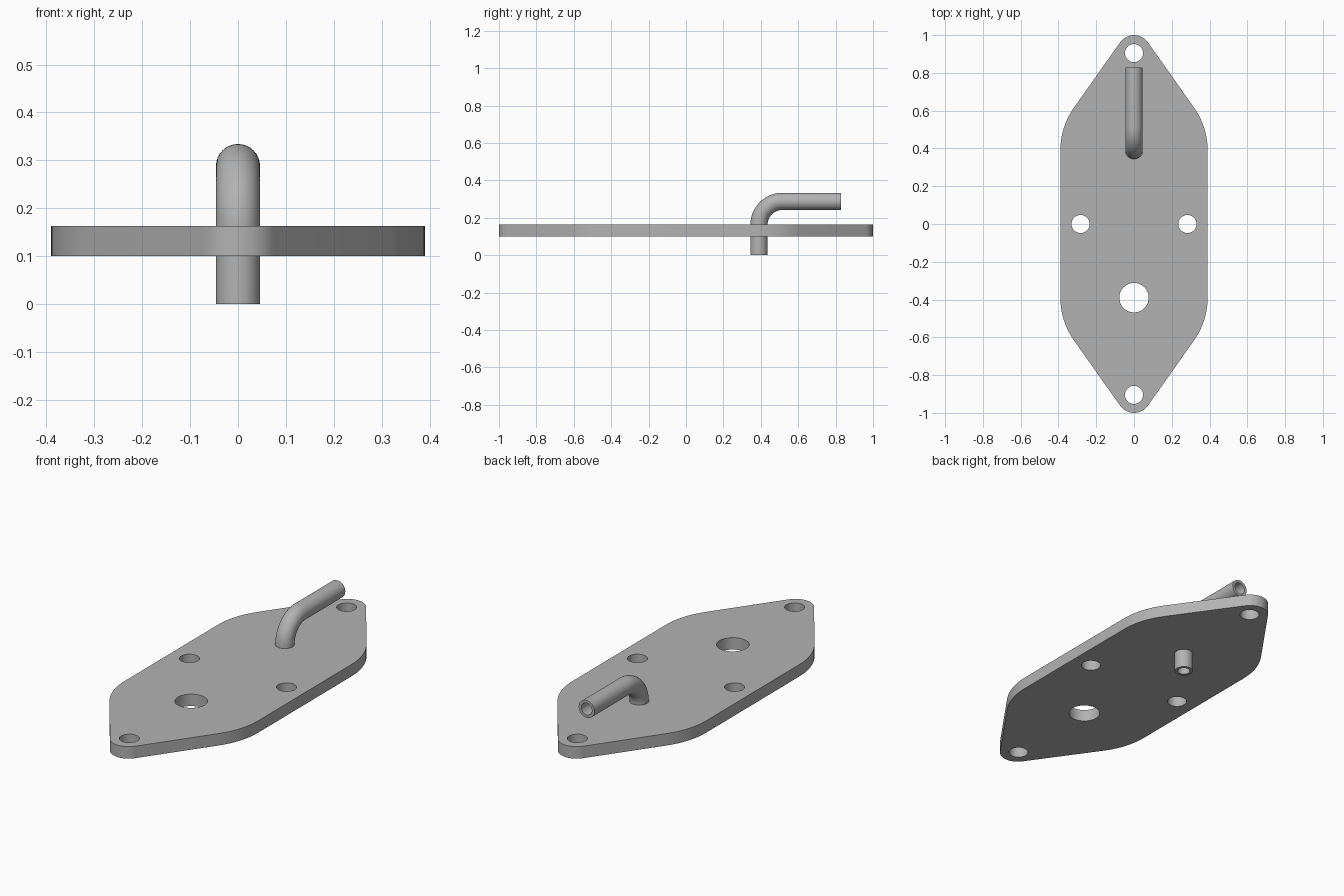
import bpy
import bmesh
from math import asin, cos, sin, pi, tau

if "Cube" in bpy.data.objects:
    bpy.data.objects.remove(bpy.data.objects["Cube"])

GREY = bpy.data.materials.new("grey_steel")
GREY.use_nodes = True
GREY.diffuse_color = (0.45, 0.45, 0.45, 1)
GREY.node_tree.nodes["Principled BSDF"].inputs["Base Color"].default_value = (0.45, 0.45, 0.45, 1)

BOTTOM, TOP = 0.10, 0.163      # plate faces
PIVOT = 0.39                   # distance of the large hole and tube from the middle
TIP, TIP_R = 0.91, 0.09        # rounded plate tips
TUBE_R, BORE_R = 0.046, 0.031
PLUG_R = 0.078


def arc(cx, cy, r, start, end, steps):
    return [(cx + r * cos(start + (end - start) * i / steps),
             cy + r * sin(start + (end - start) * i / steps)) for i in range(steps + 1)]


def circle(cx, cy, r, steps=40):
    return arc(cx, cy, r, 0, tau, steps)[:-1]


def add_object(name, mesh):
    obj = bpy.data.objects.new(name, mesh)
    bpy.context.collection.objects.link(obj)
    mesh.materials.clear()
    mesh.materials.append(GREY)
    bpy.ops.object.select_all(action="DESELECT")
    obj.select_set(True)
    bpy.context.view_layer.objects.active = obj
    bpy.ops.object.shade_smooth_by_angle(angle=pi / 6)
    return obj


def flat_part(name, loops):
    """Extrude an outline with holes between the two plate faces."""
    curve = bpy.data.curves.new(name, "CURVE")
    curve.dimensions = "2D"
    curve.fill_mode = "BOTH"
    curve.extrude = (TOP - BOTTOM) / 2
    for points in loops:
        spline = curve.splines.new("POLY")
        spline.points.add(len(points) - 1)
        for point, (x, y) in zip(spline.points, points):
            point.co = (x, y, 0, 1)
        spline.use_cyclic_u = True
    helper = bpy.data.objects.new(name + "_outline", curve)
    bpy.context.collection.objects.link(helper)
    bpy.context.view_layer.update()
    depsgraph = bpy.context.evaluated_depsgraph_get()
    mesh = bpy.data.meshes.new_from_object(helper.evaluated_get(depsgraph))
    bpy.data.objects.remove(helper)
    bm = bmesh.new()
    bm.from_mesh(mesh)
    bmesh.ops.remove_doubles(bm, verts=bm.verts, dist=0.0001)
    bmesh.ops.translate(bm, verts=bm.verts, vec=(0, 0, (TOP + BOTTOM) / 2))
    bmesh.ops.recalc_face_normals(bm, faces=bm.faces)
    bm.to_mesh(mesh)
    bm.free()
    return add_object(name, mesh)


# Plate: wide arcs joined by tangent lines to the small tips
tangent = asin((PIVOT - TIP_R) / (TIP - PIVOT))
upper = (arc(0, PIVOT, PIVOT, 0, tangent, 10)
         + arc(0, TIP, TIP_R, tangent, pi - tangent, 16)
         + arc(0, PIVOT, PIVOT, pi - tangent, pi, 10))
outline = upper + [(-x, -y) for x, y in upper]
holes = [circle(0, s * 0.905, 0.048) for s in (-1, 1)]
holes += [circle(s * 0.283, 0, 0.048) for s in (-1, 1)]
holes += [circle(0, s * PIVOT, PLUG_R) for s in (-1, 1)]
flat_part("plate", [outline] + holes)

# Flush weld plug holding the tube in its hole
flat_part("weld_plug", [circle(0, PIVOT, PLUG_R), circle(0, PIVOT, TUBE_R)])

# Bent hollow tube: each station is (y, z, heading angle from vertical)
BEND, AXIS_Z, TUBE_END = 0.125, 0.288, 0.828
stations = [(PIVOT, 0, 0)]
for i in range(17):
    a = pi / 2 * i / 16
    stations.append((PIVOT + BEND * (1 - cos(a)), AXIS_Z - BEND * (1 - sin(a)), a))
stations.append((TUBE_END, AXIS_Z, pi / 2))

bm = bmesh.new()
SIDES = 32


def sweep(radius):
    return [[bm.verts.new((radius * cos(t), y + radius * sin(t) * cos(a), z - radius * sin(t) * sin(a)))
             for t in (tau * k / SIDES for k in range(SIDES))] for y, z, a in stations]


def bridge(ring_a, ring_b):
    for k in range(SIDES):
        n = (k + 1) % SIDES
        bm.faces.new((ring_a[k], ring_a[n], ring_b[n], ring_b[k]))


outer, bore = sweep(TUBE_R), sweep(BORE_R)
for rings in (outer, bore):
    for first, second in zip(rings, rings[1:]):
        bridge(first, second)
for end in (0, -1):
    bridge(outer[end], bore[end])
bmesh.ops.recalc_face_normals(bm, faces=bm.faces)
tube_mesh = bpy.data.meshes.new("bent_tube")
bm.to_mesh(tube_mesh)
bm.free()
add_object("bent_tube", tube_mesh)
